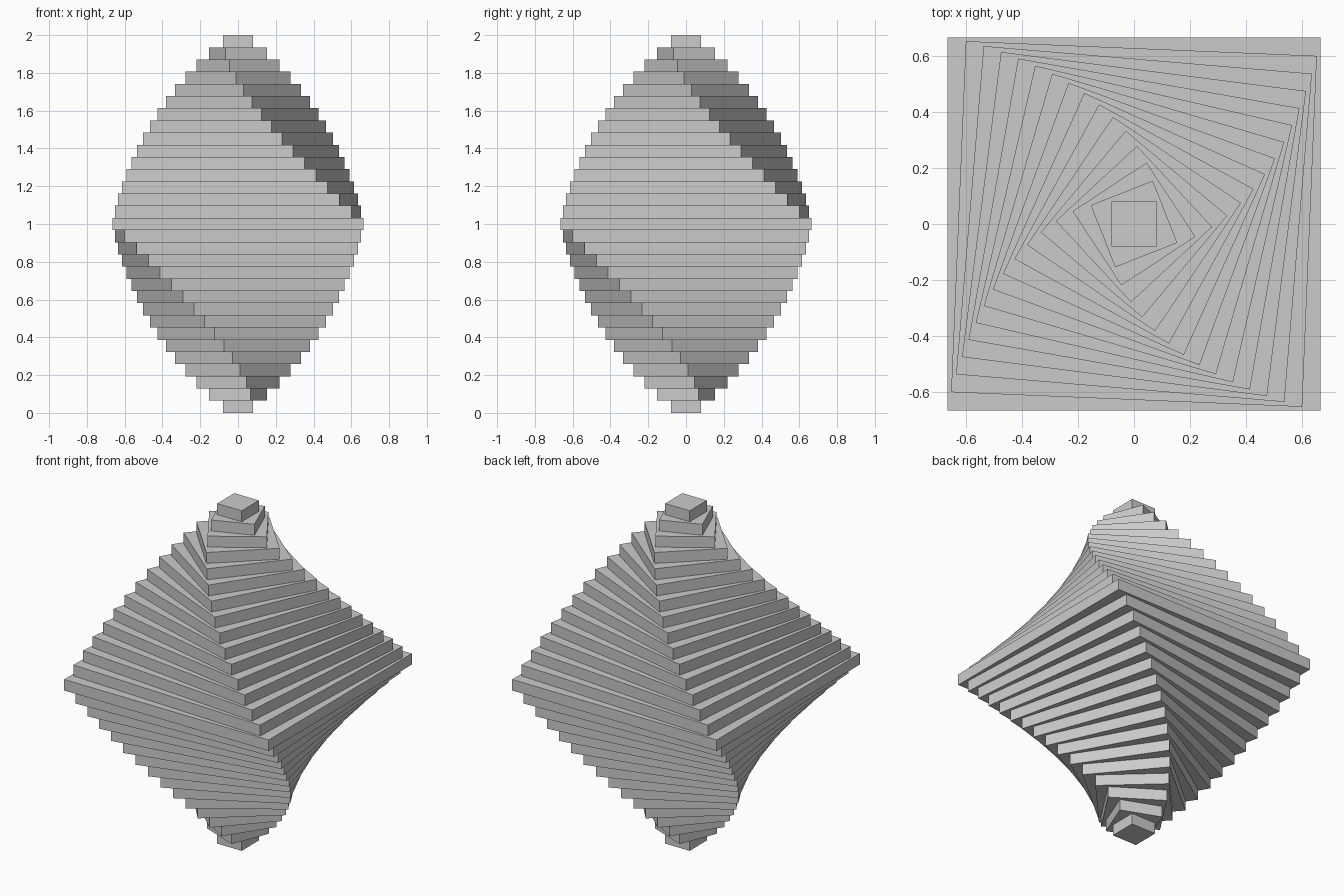
import bpy
import bmesh
from math import radians, cos, sin

if "Cube" in bpy.data.objects:
    bpy.data.objects.remove(bpy.data.objects["Cube"])

LAYERS = 31
MID = LAYERS // 2
THICK = 2.0 / LAYERS
R_MID, R_TIP = 0.941, 0.113   # centre-to-corner distance

# Twist in degrees by number of layers away from the middle
TWIST = [0, 2.4, 4.8, 7.3, 10.0, 13.0, 16.4, 20.1, 24.2, 28.7,
         33.9, 39.9, 47.2, 56.6, 68.5, 90]


def slab(name, radius, angle, z0, z1):
    """Square plate with its corners at the given radius and angle."""
    bm = bmesh.new()
    base = []
    for i in range(4):
        a = radians(45 + 90 * i + angle)
        base.append(bm.verts.new((radius * cos(a), radius * sin(a), z0)))
    bottom = bm.faces.new(base)
    ext = bmesh.ops.extrude_face_region(bm, geom=[bottom], use_keep_orig=True)
    for v in ext["geom"]:
        if isinstance(v, bmesh.types.BMVert):
            v.co.z = z1
    bmesh.ops.recalc_face_normals(bm, faces=bm.faces)
    mesh = bpy.data.meshes.new(name)
    bm.to_mesh(mesh)
    bm.free()
    obj = bpy.data.objects.new(name, mesh)
    bpy.context.collection.objects.link(obj)
    return obj


# Stack of plates: widest in the middle, twisting clockwise on the way up
for i in range(LAYERS):
    k = abs(i - MID)
    radius = R_MID + (R_TIP - R_MID) * k / MID
    angle = -TWIST[k] if i > MID else TWIST[k]
    slab(f"twisted_slab_{i + 1:02d}", radius, angle, i * THICK, (i + 1) * THICK)
